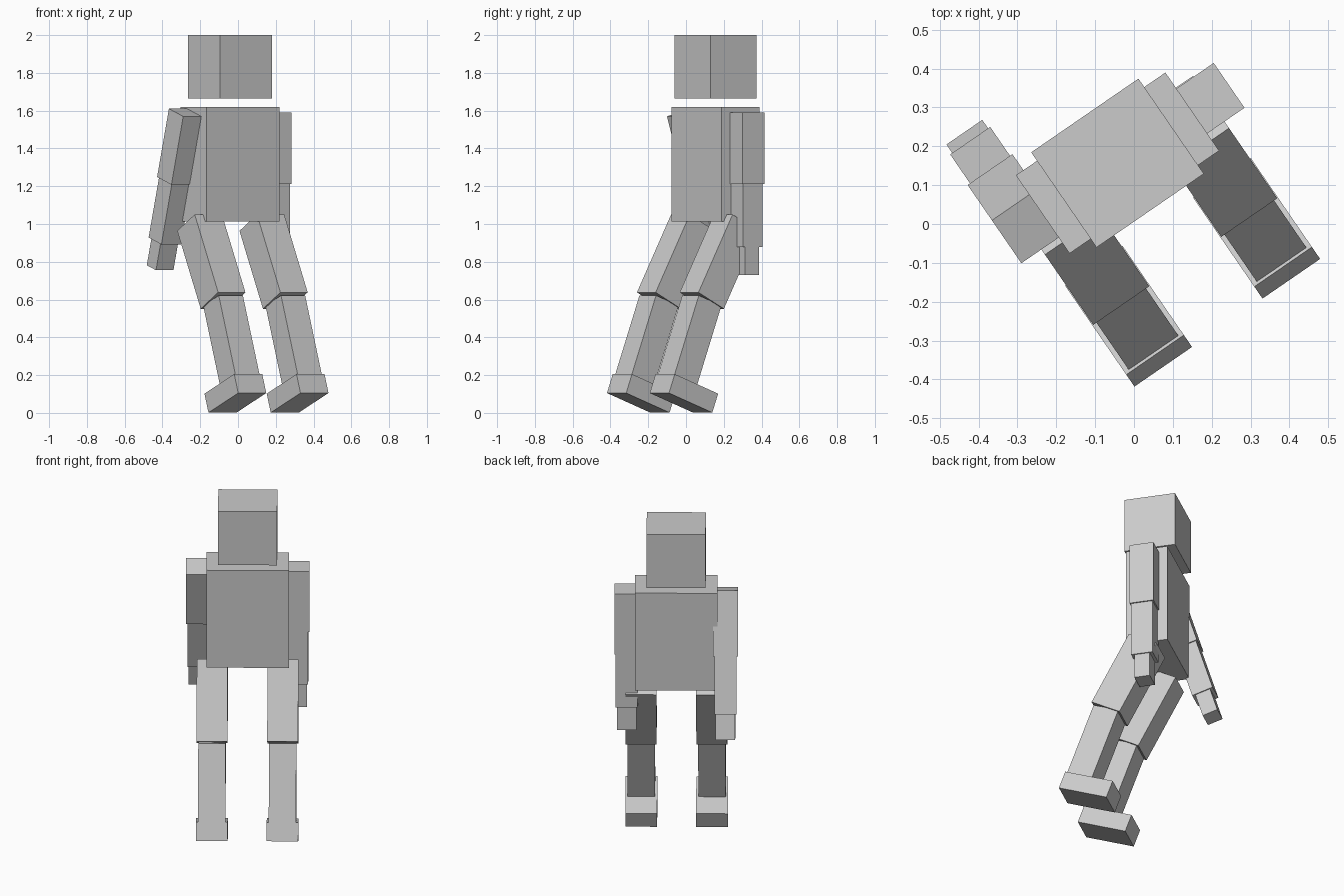
import bpy
from math import radians
from mathutils import Matrix, Vector

cube = bpy.data.objects.get("Cube")
if cube:
    bpy.data.objects.remove(cube, do_unlink=True)

# Single plain grey
grey = bpy.data.materials.new("plain_grey")
grey.use_nodes = True
colour = (0.6, 0.6, 0.6, 1)
grey.diffuse_color = colour
grey.node_tree.nodes["Principled BSDF"].inputs["Base Color"].default_value = colour

# The whole figure is turned about its upright axis
ROOT = Matrix.Translation((-0.0425, 0.157, 0)) @ Matrix.Rotation(radians(34.5), 4, 'Z')


def box(name, size, centre, swing=0.0):
    """Box in the figure's own frame, swung about its sideways axis."""
    bpy.ops.mesh.primitive_cube_add(size=1)
    ob = bpy.context.object
    ob.name = ob.data.name = name
    ob.data.transform(Matrix.Diagonal((*size, 1)))
    ob.matrix_world = ROOT @ Matrix.Translation(centre) @ Matrix.Rotation(radians(swing), 4, 'X')
    ob.data.materials.append(grey)
    return ob


def limb(side, joint, segments):
    """Chain of boxes hanging from a joint: (name, width, depth, length, swing, shift)."""
    joint = Vector(joint)
    for name, width, depth, length, swing, shift in segments:
        turn = Matrix.Rotation(radians(swing), 3, 'X')
        box(f"{side}_{name}", (width, depth, length),
            joint + turn @ Vector((0, shift, -length / 2)), swing)
        joint += turn @ Vector((0, 0, -length))


# Head and torso
box("head", (0.335, 0.297, 0.335), (0, 0, 1.8325))
box("torso", (0.467, 0.244, 0.608), (0, 0, 1.316))

# Arms (right one swung back) and forward-stepping legs
for side, s, swing, y in (("left", 1, 0, 0.002), ("right", -1, 17, -0.0055)):
    limb(side, (s * 0.28, y, 1.59), [
        ("upper_arm", 0.14, 0.14, 0.378, swing, 0),
        ("forearm", 0.125, 0.125, 0.333, swing, 0),
        ("hand", 0.112, 0.09, 0.148, swing, 0),
    ])
    limb(side, (s * 0.2, -0.007, 1.007), [
        ("thigh", 0.175, 0.185, 0.467, -28, 0),
        ("shin", 0.155, 0.155, 0.447, -20.4, 0),
        ("foot", 0.18, 0.297, 0.107, -20.4, 0.0635),
    ])
